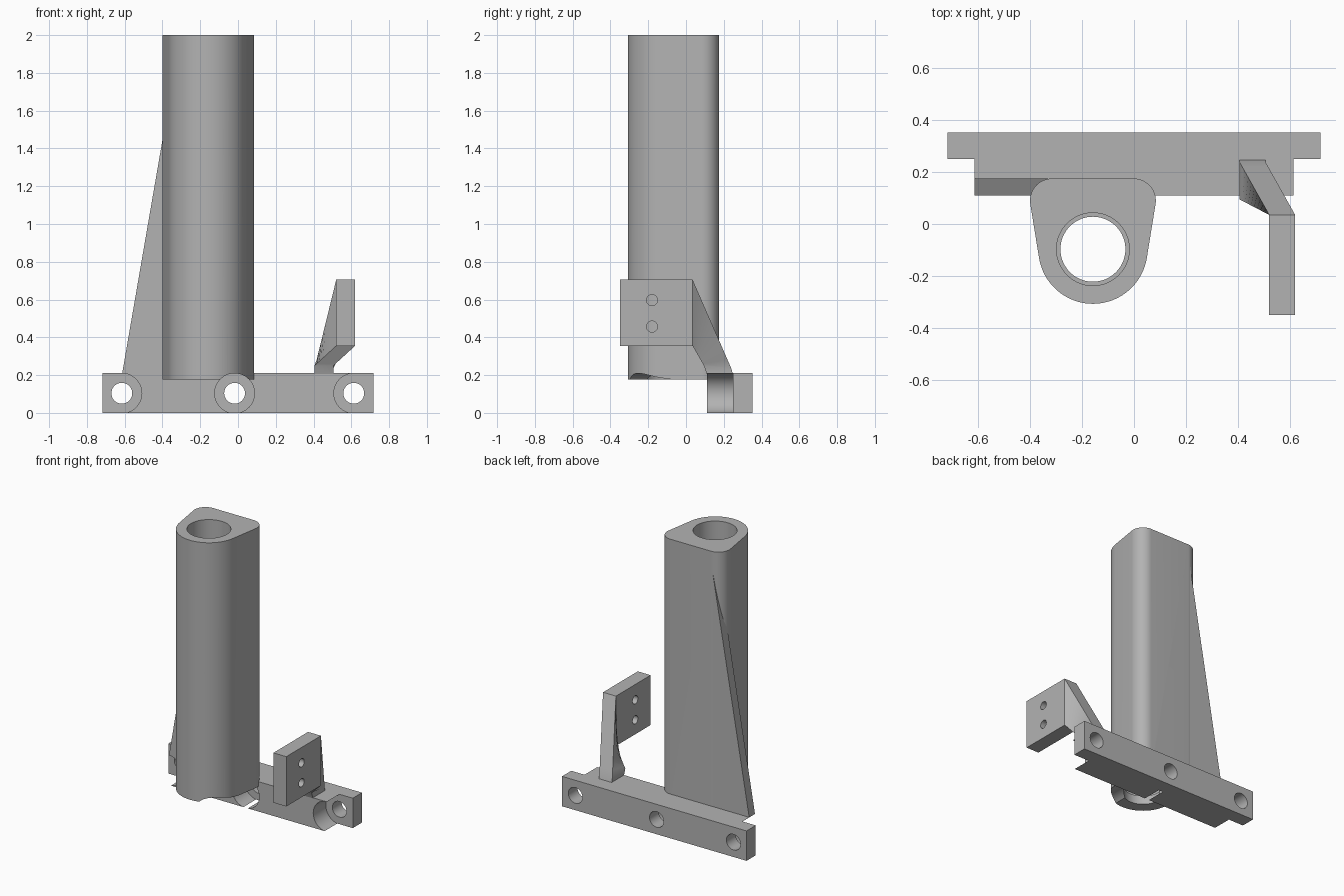
import bpy, bmesh
from math import radians, degrees, cos, sin, atan2, acos, hypot
from mathutils import Vector, Matrix

if "Cube" in bpy.data.objects:
    bpy.data.objects.remove(bpy.data.objects["Cube"], do_unlink=True)

grey = bpy.data.materials.new("plain_grey")
grey.use_nodes = True
colour = (0.45, 0.45, 0.45, 1)
grey.diffuse_color = colour
grey.node_tree.nodes["Principled BSDF"].inputs["Base Color"].default_value = colour


def make(name, bm):
    bmesh.ops.recalc_face_normals(bm, faces=bm.faces)
    mesh = bpy.data.meshes.new(name)
    bm.to_mesh(mesh)
    bm.free()
    mesh.materials.append(grey)
    obj = bpy.data.objects.new(name, mesh)
    bpy.context.collection.objects.link(obj)
    return obj


def prism(name, points, offset):
    """Extrude a closed outline along an offset."""
    bm = bmesh.new()
    face = bm.faces.new([bm.verts.new(p) for p in points])
    out = bmesh.ops.extrude_face_region(bm, geom=[face])
    moved = [v for v in out["geom"] if isinstance(v, bmesh.types.BMVert)]
    bmesh.ops.translate(bm, vec=offset, verts=moved)
    return make(name, bm)


def cylinder(start, end, radius):
    start, end = Vector(start), Vector(end)
    turn = (end - start).to_track_quat("Z", "Y").to_matrix().to_4x4()
    bm = bmesh.new()
    bmesh.ops.create_cone(bm, cap_ends=True, segments=64, radius1=radius, radius2=radius,
                          depth=(end - start).length,
                          matrix=Matrix.Translation((start + end) / 2) @ turn)
    obj = make("cutter", bm)
    obj.hide_render = True
    return obj


def select(obj):
    bpy.ops.object.select_all(action="DESELECT")
    obj.select_set(True)
    bpy.context.view_layer.objects.active = obj


def cut(obj, *cylinders):
    """Drill round holes, each given as start, end and radius."""
    select(obj)
    for spec in cylinders:
        tool = cylinder(*spec)
        mod = obj.modifiers.new("hole", "BOOLEAN")
        mod.operation, mod.solver, mod.object = "DIFFERENCE", "EXACT", tool
        bpy.ops.object.modifier_apply(modifier=mod.name)
        bpy.data.objects.remove(tool, do_unlink=True)


def arc(cx, cy, r, a, b, n):
    steps = [radians(a + (b - a) * i / n) for i in range(n + 1)]
    return [(cx + r * cos(t), cy + r * sin(t)) for t in steps]


BAR_TOP = 0.21
BOLT_Z = 0.104
BOLT_X = (-0.615, -0.018, 0.613)


def bolt_recess(x):
    return ((x, 0.25, BOLT_Z), (x, -0.5, BOLT_Z), 0.1055)


# Mounting bar with recessed bolt holes
half = [(0.717, 0.352), (0.717, 0.25), (0.613, 0.25), (0.613, 0.11)]
outline = half + [(-x, y) for x, y in reversed(half)]
bar = prism("mounting_bar", [(x, y, 0) for x, y in outline], (0, 0, BAR_TOP))
cut(bar, *[bolt_recess(x) for x in BOLT_X],
    *[((x, 0.5, BOLT_Z), (x, 0, BOLT_Z), 0.055) for x in BOLT_X])

# Tall column: large front curve joined by tangents to two small rear corners
cx, cy, big, small, dx, dy = -0.158, -0.097, 0.21, 0.085, 0.157, 0.187
tangent = degrees(atan2(dy, -dx) + acos((big - small) / hypot(dx, dy)))
outline = (arc(cx, cy, big, tangent, 540 - tangent, 40)
           + arc(cx + dx, cy + dy, small, 180 - tangent, 90, 16)
           + arc(cx - dx, cy + dy, small, 90, tangent, 16))
column = prism("column", [(x, y, 0.178) for x, y in outline], (0, 0, 1.822))
cut(column, ((cx, cy, 0.24), (cx, cy, 2.2), 0.14),
    ((cx, cy, 0), (cx, cy, 0.5), 0.125), bolt_recess(BOLT_X[1]))

# Sloping rib beside the column
rib = prism("side_rib", [(-0.613, 0.11, BAR_TOP), (-0.33, 0.11, BAR_TOP),
                         (-0.33, 0.11, 1.85)], (0, 0.0645, 0))

# Bracket plate with two screw holes
plate = prism("bracket_plate", [(0.52, -0.35, 0.355), (0.62, -0.35, 0.355),
                                (0.62, -0.35, 0.705), (0.52, -0.35, 0.705)],
              (0, 0.385, 0))
cut(plate, *[((0.4, -0.18, z), (0.8, -0.18, z), 0.029) for z in (0.457, 0.597)])

# Bracket arm: loft from the plate down to the bar


def section(x, low, high):
    return [Vector((x + w, *p)) for w, p in
            ((0, low), (0.1, low), (0.1, high), (0, high))]


upper = section(0.52, (0.035, 0.355), (0.035, 0.705))
lower = section(0.405, (0.095, 0.25), (0.24, 0.235))
foot = section(0.405, (0.112, 0.2), (0.249, 0.2))
STEPS = 10
rings = [[a.lerp(b, i / STEPS) for a, b in zip(upper, lower)] for i in range(STEPS + 1)]
bm = bmesh.new()
rings = [[bm.verts.new(p) for p in ring] for ring in rings + [foot]]
for r, s in zip(rings, rings[1:]):
    for i in range(4):
        j = (i + 1) % 4
        bm.faces.new((r[i], r[j], s[j], s[i]))
bm.faces.new(rings[0])
bm.faces.new(rings[-1])
arm = make("bracket_arm", bm)

for obj in (bar, column, rib, plate, arm):
    select(obj)
    bpy.ops.object.shade_smooth_by_angle(angle=radians(25))
